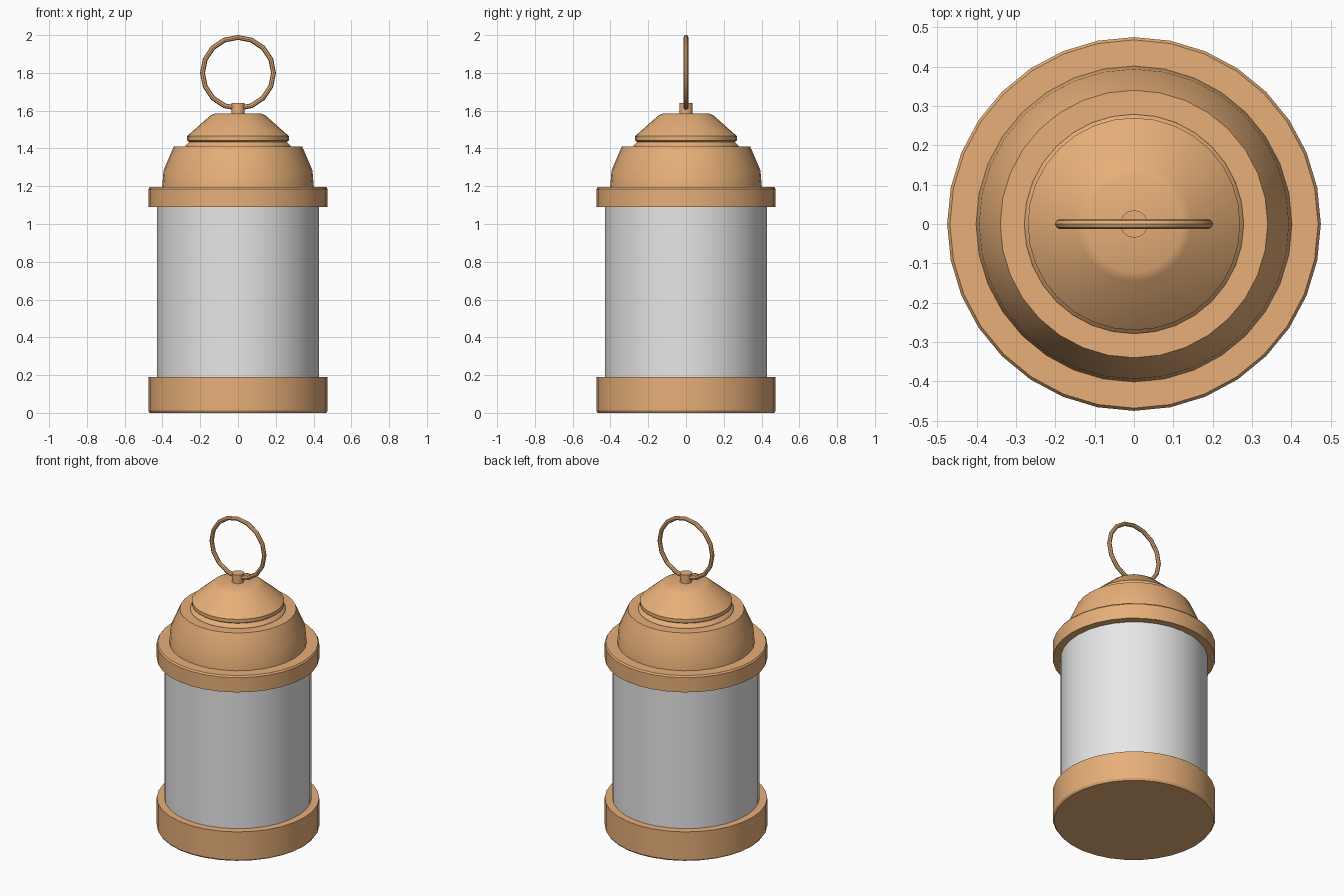
import bpy
import bmesh
from math import cos, sin, tau, radians

if "Cube" in bpy.data.objects:
    bpy.data.objects.remove(bpy.data.objects["Cube"], do_unlink=True)

SIDES = 32


def make_material(name, color):
    mat = bpy.data.materials.new(name)
    mat.use_nodes = True
    mat.diffuse_color = (*color, 1)
    mat.node_tree.nodes["Principled BSDF"].inputs["Base Color"].default_value = (*color, 1)
    return mat


brass = make_material("warm brass", (0.8, 0.43, 0.19))
glass = make_material("frosted glass", (0.8, 0.8, 0.8))


def finish(obj, mat):
    obj.data.materials.clear()
    obj.data.materials.append(mat)
    bpy.ops.object.select_all(action="DESELECT")
    obj.select_set(True)
    bpy.context.view_layer.objects.active = obj
    bpy.ops.object.shade_smooth_by_angle(angle=radians(30))


def lathe(name, profile, mat, sides=SIDES):
    """Turn (radius, height) points around z and cap both ends."""
    bm = bmesh.new()
    rings = [[bm.verts.new((r * sin(tau * i / sides), r * cos(tau * i / sides), z))
              for i in range(sides)] for r, z in profile]
    for low, high in zip(rings, rings[1:]):
        for i in range(sides):
            j = (i + 1) % sides
            bm.faces.new((low[i], low[j], high[j], high[i]))
    bm.faces.new(rings[0])
    bm.faces.new(rings[-1])
    bmesh.ops.recalc_face_normals(bm, faces=bm.faces)
    mesh = bpy.data.meshes.new(name)
    bm.to_mesh(mesh)
    bm.free()
    obj = bpy.data.objects.new(name, mesh)
    bpy.context.collection.objects.link(obj)
    finish(obj, mat)
    return obj


# Body: base, glass cylinder and upper rim
lathe("base", [(0.467, 0), (0.475, 0.012), (0.475, 0.19)], brass)
lathe("glass_cylinder", [(0.43, 0.18), (0.43, 1.1)], glass)
lathe("upper_rim", [(0.475, 1.09), (0.475, 1.185), (0.468, 1.195)], brass)

# Stepped cap
lathe("lower_dome", [(0.402, 1.19), (0.394, 1.285), (0.34, 1.41)], brass)
lathe("cap_neck", [(0.28, 1.405), (0.278, 1.415), (0.258, 1.435), (0.258, 1.45)], brass)
lathe("upper_dome", [(0.26, 1.435), (0.27, 1.442), (0.27, 1.465),
                     (0.145, 1.575), (0.122, 1.585)], brass)

# Hanging hardware
lathe("ring_post", [(0.035, 1.58), (0.035, 1.64)], brass, 16)
bpy.ops.mesh.primitive_torus_add(
    major_segments=16, minor_segments=8, major_radius=0.188, minor_radius=0.013,
    location=(0, 0, 1.8), rotation=(radians(90), 0, 0))
ring = bpy.context.object
ring.name = "hanging_ring"
finish(ring, brass)
